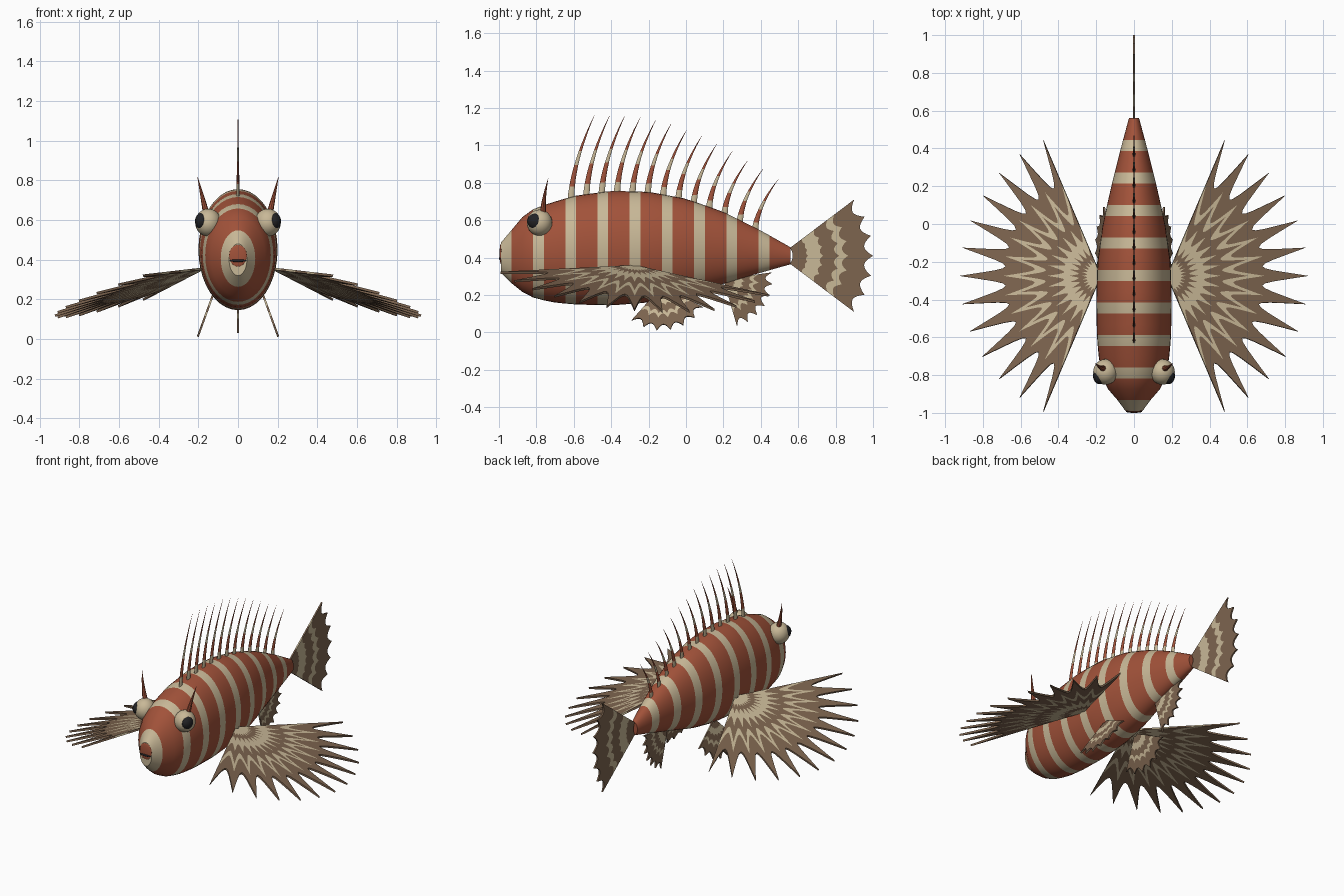
import bpy, math
from mathutils import Vector

if "Cube" in bpy.data.objects:
    bpy.data.objects.remove(bpy.data.objects["Cube"])


def material(name, rgb):
    m = bpy.data.materials.new(name)
    m.diffuse_color = (*rgb, 1)
    m.use_nodes = True
    m.node_tree.nodes["Principled BSDF"].inputs["Base Color"].default_value = m.diffuse_color
    return m


RED = material("rust red", (0.36, 0.085, 0.042))
CREAM = material("cream", (0.58, 0.48, 0.31))
BROWN = material("fin brown", (0.205, 0.128, 0.078))
DARK = material("near black", (0.016, 0.016, 0.018))


def make(name, verts, faces, mats, ids, smooth=True):
    me = bpy.data.meshes.new(name)
    me.from_pydata([tuple(v) for v in verts], [], faces)
    for m in mats:
        me.materials.append(m)
    me.polygons.foreach_set("material_index", ids)
    ob = bpy.data.objects.new(name, me)
    bpy.context.collection.objects.link(ob)
    if smooth:
        shade(ob)
    return ob


def shade(ob):
    bpy.ops.object.select_all(action='DESELECT')
    ob.select_set(True)
    bpy.context.view_layer.objects.active = ob
    bpy.ops.object.shade_smooth_by_angle(angle=math.radians(40))


def tube(name, rings, n, rule):
    """Skin elliptic rings (centre, axis a, axis b); rule(k) gives 0 red or 1 cream."""
    verts, faces, ids = [], [], []
    for c, a, b in rings:
        for i in range(n):
            t = math.tau * i / n
            verts.append(Vector(c) + Vector(a) * math.cos(t) + Vector(b) * math.sin(t))
    last = len(rings) - 1
    for k in range(last):
        for i in range(n):
            j = (i + 1) % n
            faces.append((k * n + i, k * n + j, k * n + n + j, k * n + n + i))
            ids.append(rule(k))
    faces += [tuple(range(n - 1, -1, -1)), tuple(range(last * n, last * n + n))]
    ids += [rule(0), rule(last - 1)]
    return make(name, verts, faces, (RED, CREAM), ids)


def ball(name, loc, scale, mat):
    bpy.ops.mesh.primitive_uv_sphere_add(segments=24, ring_count=14, location=loc)
    ob = bpy.context.object
    ob.name = name
    ob.scale = scale
    ob.data.materials.append(mat)
    shade(ob)
    return ob


# Body outline: y, top z, bottom z, half width
OUTLINE = [
    (-0.99, 0.48, 0.32, 0.045), (-0.935, 0.545, 0.265, 0.085),
    (-0.86, 0.635, 0.205, 0.15), (-0.8, 0.668, 0.18, 0.172),
    (-0.7, 0.70, 0.16, 0.187), (-0.6, 0.73, 0.15, 0.196),
    (-0.4, 0.757, 0.145, 0.2), (-0.2, 0.752, 0.16, 0.193),
    (0.0, 0.715, 0.20, 0.165), (0.2, 0.645, 0.26, 0.12),
    (0.4, 0.545, 0.32, 0.07), (0.56, 0.455, 0.365, 0.027)]


def outline(y):
    for p, q in zip(OUTLINE, OUTLINE[1:]):
        if y <= q[0]:
            break
    t = min(max((y - p[0]) / (q[0] - p[0]), 0), 1)
    return [a + (b - a) * t for a, b in zip(p[1:], q[1:])]


# Striped body
rings = []
for k in range(28):
    y = -0.99 + 1.55 * k / 27
    top, low, w = outline(y)
    rings.append(((0, y, (top + low) / 2), (w, 0, 0), (0, 0, (top - low) / 2)))
tube("body", rings, 40, lambda k: int(k % 3 == 0))

# Lips and mouth slit
ball("lips", (0, -0.989, 0.42), (0.045, 0.008, 0.055), RED)
ball("mouth_slit", (0, -0.994, 0.395), (0.042, 0.006, 0.007), DARK)


# Banded dorsal spines, curving backwards
def spine(name, base, lean, height, width, thick, rule, side=0, steps=12):
    r = []
    for k in range(steps + 1):
        t = k / steps
        taper = 1 - 0.96 * t
        c = Vector(base) + Vector((side * t, lean * t ** 1.7, height * t))
        r.append((c, (thick * taper, 0, 0), (0, width * taper, 0)))
    tube(name, r, 8, rule)


TIPS = [1.16, 1.16, 1.16, 1.15, 1.135, 1.115, 1.08, 1.05, 1.01, 0.97, 0.92, 0.875, 0.82]
for i, tip in enumerate(TIPS):
    y = -0.615 + 0.082 * i
    z = outline(y)[0] - 0.02
    spine(f"dorsal_spine_{i + 1}", (0, y, z), 0.125, tip - z, 0.018, 0.008,
          lambda k: int(k < 2 or k in (5, 6)))


# Fan fins: pointed rays, with cream bands that follow the outer edge
def fan(name, origin, U, V, r0, valley, tip, a0, a1, gaps, bands, thick=0.01):
    origin, U, V = Vector(origin), Vector(U), Vector(V)
    sub = 8
    levels = sorted({0.0, 0.5, 0.8, 0.9, 1.0, *[b for band in bands for b in band]})
    cols, verts, faces, ids = gaps * sub, [], [], []
    for c in range(cols + 1):
        a = math.radians(a0 + (a1 - a0) * c / cols)
        f = (c % sub) / sub
        s = 2 * min(f, 1 - f)
        edge = valley + (tip - valley) * (1 - s) ** 2
        for t in levels:
            r = r0 + (edge - r0) * t
            verts.append(origin + U * r * math.cos(a) + V * r * math.sin(a))
    n = len(levels)
    for c in range(cols):
        for k in range(n - 1):
            mid = (levels[k] + levels[k + 1]) / 2
            faces.append((c * n + k, c * n + k + 1, c * n + n + k + 1, c * n + n + k))
            ids.append(int(any(lo < mid < hi for lo, hi in bands)))
    ob = make(name, verts, faces, (BROWN, CREAM), ids, smooth=False)
    sol = ob.modifiers.new("thickness", 'SOLIDIFY')
    sol.thickness = thick
    sol.offset = 0


BANDS = [(0.19, 0.38), (0.58, 0.69)]
fan("tail_fin", (0, 0.5, 0.41), (0, 1, 0), (0, 0, 1), 0.07, 0.455, 0.5,
    -37, 37, 6, BANDS)
fan("anal_fin", (0, 0.2, 0.285), (0, 0, -1), (0, 1, 0), 0.02, 0.225, 0.265,
    16, 98, 6, BANDS)

for s, side in ((1, "right"), (-1, "left")):
    # Wide pectoral fin
    fan(f"pectoral_fin_{side}", (s * 0.175, -0.275, 0.355), (s * 0.953, 0, -0.302),
        (0, 1, -0.085), 0.02, 0.53, 0.785, -66, 66, 12,
        [(0, 0.11), (0.2, 0.36), (0.56, 0.68)], 0.012)
    # Small pelvic fin
    fan(f"pelvic_fin_{side}", (s * 0.118, -0.13, 0.245), (s * 0.342, 0, -0.94),
        (0, 1, 0), 0.02, 0.215, 0.25, -40, 62, 6, BANDS)
    # Eye, pupil and brow horn
    ball(f"eye_{side}", (s * 0.15, -0.783, 0.587), (0.066, 0.068, 0.07), CREAM)
    ball(f"pupil_{side}", (s * 0.183, -0.803, 0.594), (0.034, 0.045, 0.043), DARK)
    spine(f"brow_horn_{side}", (s * 0.16, -0.765, 0.635), 0.028, 0.187, 0.017, 0.017,
          lambda k: 0, side=s * 0.045)
